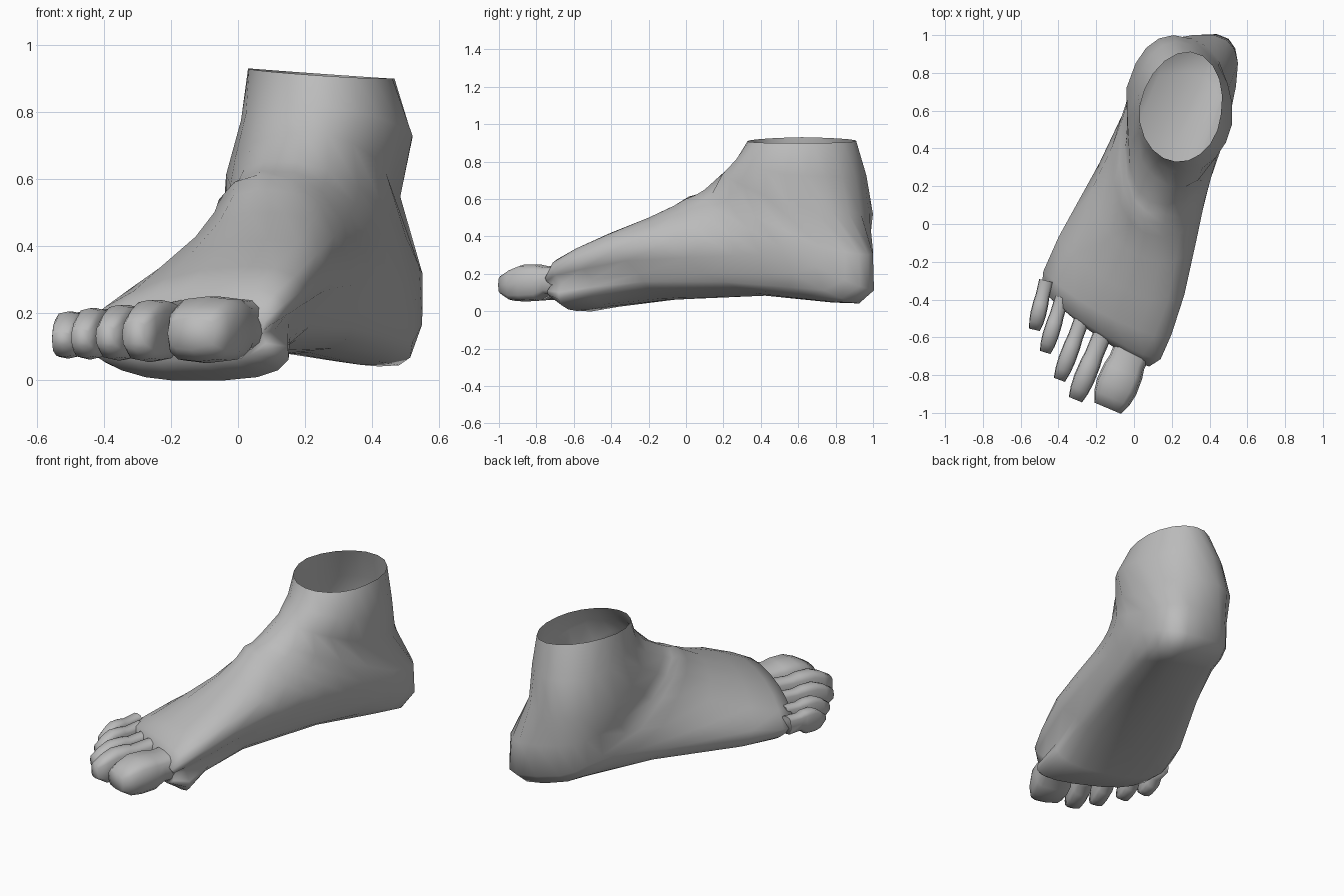
import bpy
import bmesh
from math import sin, cos, pi, copysign
from mathutils import Vector

default_cube = bpy.data.objects.get("Cube")
if default_cube:
    bpy.data.objects.remove(default_cube, do_unlink=True)

# Single flat grey
grey = bpy.data.materials.new("plain grey")
grey.use_nodes = True
colour = (0.5, 0.5, 0.5, 1)
grey.diffuse_color = colour
grey.node_tree.nodes["Principled BSDF"].inputs["Base Color"].default_value = colour


def power(value, exponent):
    """Signed power, used to make round sections squarer."""
    return copysign(abs(value) ** exponent, value)


def section(top, bottom, outer, inner, outer_flat, inner_flat, count):
    """Closed ring through four extreme points, squarer along the sole."""
    top, bottom, outer, inner = map(Vector, (top, bottom, outer, inner))
    centre = (outer + inner) / 2
    ring = []
    for step in range(count):
        angle = 2 * pi * step / count
        up, side = cos(angle), sin(angle)
        if side > 0:
            exponent = 1 - inner_flat if up < 0 else 1
        else:
            exponent = 1 - outer_flat * (1 if up < 0 else .4)
        vertical = (top if up > 0 else bottom) - centre
        sideways = (inner if side > 0 else outer) - centre
        ring.append(centre + vertical * abs(power(up, exponent))
                    + sideways * abs(power(side, exponent)))
    return ring


def loft(name, rings, cap_start, cap_end):
    """Skin a run of rings into one smooth object."""
    bm = bmesh.new()
    loops = [[bm.verts.new(point) for point in ring] for ring in rings]
    for first, second in zip(loops, loops[1:]):
        for i in range(len(first)):
            j = (i + 1) % len(first)
            bm.faces.new((first[i], first[j], second[j], second[i]))
    if cap_start:
        bm.faces.new(loops[0])
    if cap_end:
        bm.faces.new(reversed(loops[-1]))
    bmesh.ops.recalc_face_normals(bm, faces=bm.faces)
    mesh = bpy.data.meshes.new(name)
    bm.to_mesh(mesh)
    bm.free()
    mesh.materials.append(grey)
    thing = bpy.data.objects.new(name, mesh)
    bpy.context.collection.objects.link(thing)
    bpy.ops.object.select_all(action="DESELECT")
    thing.select_set(True)
    bpy.context.view_layer.objects.active = thing
    bpy.ops.object.shade_smooth_by_angle(angle=pi / 2)
    return thing


# Ankle, heel and instep: top, bottom, outer and inner point of each section,
# fanning from the open ankle round the heel to the roots of the toes
body_sections = [
    ((.22, .33, .91), (.3, .91, .91), (.03, .62, .93), (.46, .58, .9)),
    ((.2, .28, .82), (.31, .95, .72), (.02, .7, .75), (.52, .53, .73)),
    ((.19, .2, .74), (.31, .98, .52), (-.04, .72, .55), (.46, .55, .56)),
    ((.18, .1, .65), (.31, 1, .32), (-.02, .68, .42), (.54, .73, .34)),
    ((.17, .05, .62), (.31, 1, .13), (-.03, .62, .34), (.53, .69, .24)),
    ((.16, 0, .6), (.3, .93, .065), (-.07, .53, .34), (.49, .57, .2)),
    ((.16, -.07, .56), (.27, .8, .06), (-.12, .4, .32), (.42, .4, .2)),
    ((.14, -.2, .5), (.13, .45, .085), (-.23, .17, .26), (.33, .1, .2)),
    ((.09, -.4, .42), (-.07, -.1, .06), (-.4, -.07, .19), (.22, -.25, .2)),
    ((.02, -.56, .34), (-.1, -.42, .025), (-.48, -.25, .15), (.15, -.5, .17)),
    ((-.04, -.65, .28), (-.04, -.58, 0), (-.49, -.35, .13), (.11, -.66, .15)),
    ((-.08, -.67, .2), (-.12, -.63, .06), (-.43, -.4, .13), (.07, -.72, .14)),
]
# Squareness under the inner edge: full at the heel, hollow at the arch
inner_flats = [0, 0, .1, .25, .35, .3, .15, 0, 0, 0, .1, .2]
body_rings = [section(*points, min(i / 4, 1) * .4, flat, 20)
              for i, (points, flat) in enumerate(zip(body_sections, inner_flats))]
loft("foot_body", body_rings, False, True)

# Toes: root, tip, half width and top height
toes = {
    "big_toe": ((.01, -.62), (-.14, -.975), .112, .25),
    "second_toe": ((-.165, -.58), (-.31, -.93), .056, .24),
    "third_toe": ((-.27, -.49), (-.395, -.825), .046, .225),
    "fourth_toe": ((-.38, -.39), (-.47, -.68), .043, .215),
    "little_toe": ((-.465, -.3), (-.527, -.56), .042, .205),
}
# Along each toe: distance, width, underside height and top drop
toe_profile = [
    (0, .9, .08, 0), (.32, .88, .08, .01), (.45, .97, .05, 0),
    (.68, 1, .045, 0), (.85, .9, .05, .025), (1, .68, .085, .06),
]
for name, (root, tip, half_width, height) in toes.items():
    root, tip = Vector((*root, 0)), Vector((*tip, 0))
    across = (tip - root).normalized().cross(Vector((0, 0, -1))) * half_width
    lift = (.27 - height) * .3
    rings = []
    for distance, width, under, drop in toe_profile:
        spot = root.lerp(tip, distance)
        crown, sole = Vector((0, 0, height - drop)), Vector((0, 0, under + lift))
        middle = spot + (crown + sole) / 2
        # Square off the toe with a rounded-box section
        ring = []
        for step in range(12):
            angle = 2 * pi * step / 12
            ring.append(middle + across * width * power(sin(angle), .6)
                        + (crown - sole) / 2 * power(cos(angle), .6))
        rings.append(ring)
    loft(name, rings, True, True)
